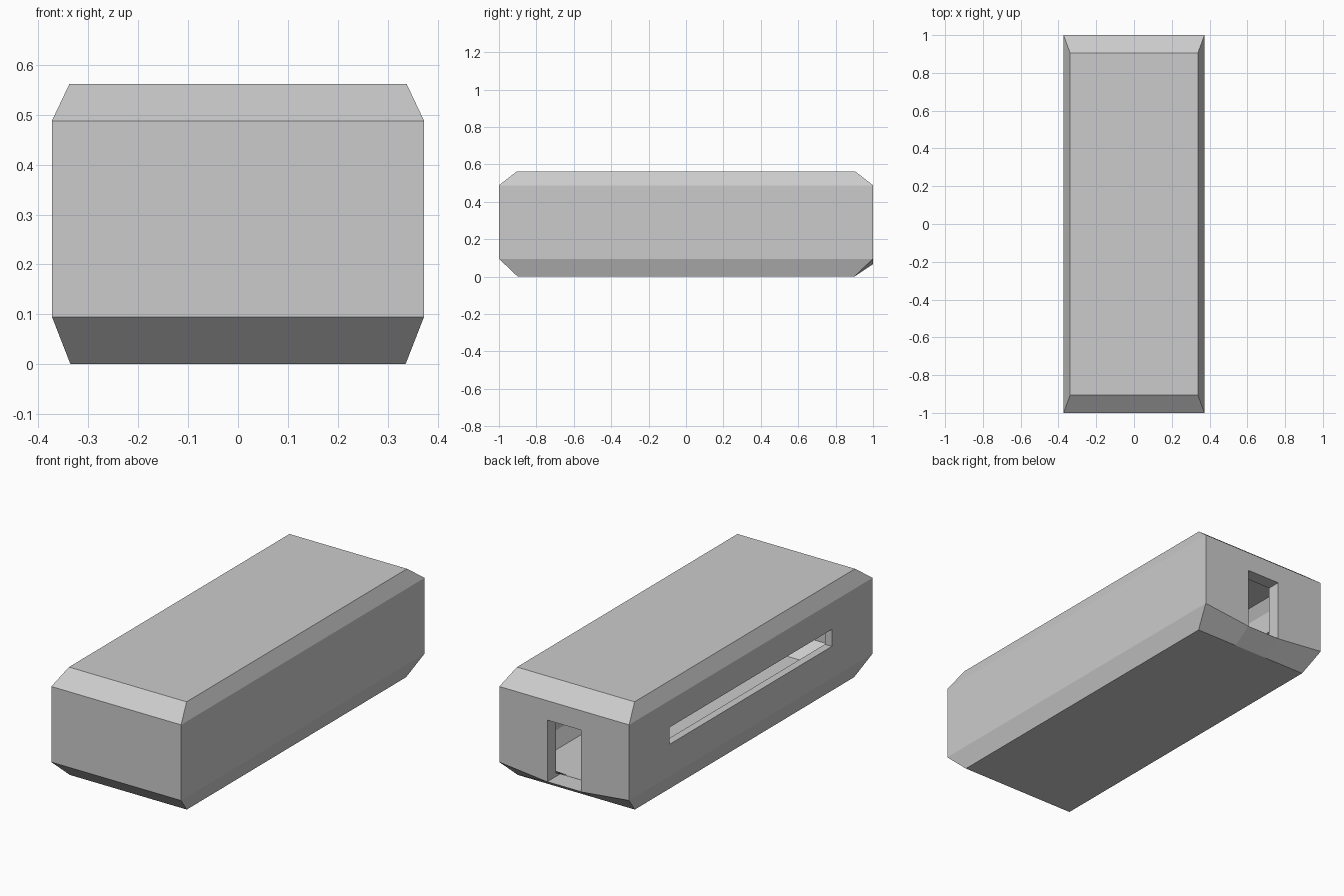
import bpy, bmesh

if "Cube" in bpy.data.objects:
    bpy.data.objects.remove(bpy.data.objects["Cube"])


def chamfered_hull(name, rings, door_x, sill_drop=0.0):
    """Loft stacked rectangular rings (half width, half length, z)."""
    bm = bmesh.new()
    loops = []
    for i, (hx, hy, z) in enumerate(rings):
        dip = sill_drop if i == 1 else 0.0
        pts = [(-hx, -hy, z), (hx, -hy, z), (hx, hy, z),
               (door_x, hy, z - dip), (-door_x, hy, z - dip), (-hx, hy, z)]
        loops.append([bm.verts.new(p) for p in pts])
    for low, high in zip(loops, loops[1:]):
        for i in range(6):
            j = (i + 1) % 6
            bm.faces.new((low[i], low[j], high[j], high[i]))
    bm.faces.new(loops[0][::-1])
    bm.faces.new(loops[-1])
    bmesh.ops.recalc_face_normals(bm, faces=bm.faces)
    return finish(name, bm)


def box(name, lo, hi):
    bm = bmesh.new()
    bmesh.ops.create_cube(bm, size=1)
    for v in bm.verts:
        v.co = [lo[k] if v.co[k] < 0 else hi[k] for k in range(3)]
    return finish(name, bm)


def finish(name, bm):
    mesh = bpy.data.meshes.new(name)
    bm.to_mesh(mesh)
    bm.free()
    obj = bpy.data.objects.new(name, mesh)
    bpy.context.collection.objects.link(obj)
    return obj


# Outer hull: chamfered top and bottom, rear lower edge dips at the doorway
DOOR = 0.097
hull = chamfered_hull("hull", [(0.336, 0.90, 0.0), (0.373, 1.0, 0.095),
                               (0.373, 1.0, 0.488), (0.338, 0.905, 0.562)],
                      DOOR, sill_drop=0.029)

# Hollow interior
cavity = chamfered_hull("cavity_cutter", [(0.300, 0.84, 0.04), (0.333, 0.93, 0.115),
                                          (0.333, 0.93, 0.465), (0.302, 0.85, 0.522)],
                        DOOR, sill_drop=0.029)

# Rear doorway and long window slot in the left wall
doorway = box("doorway_cutter", (-DOOR, 0.80, 0.067), (DOOR, 1.1, 0.387))
window = box("window_cutter", (-0.5, -0.665, 0.26), (-0.25, 0.67, 0.348))

for cutter in (cavity, doorway, window):
    mod = hull.modifiers.new(cutter.name, 'BOOLEAN')
    mod.operation = 'DIFFERENCE'
    mod.solver = 'EXACT'
    mod.object = cutter
    cutter.hide_render = True
    cutter.display_type = 'WIRE'
